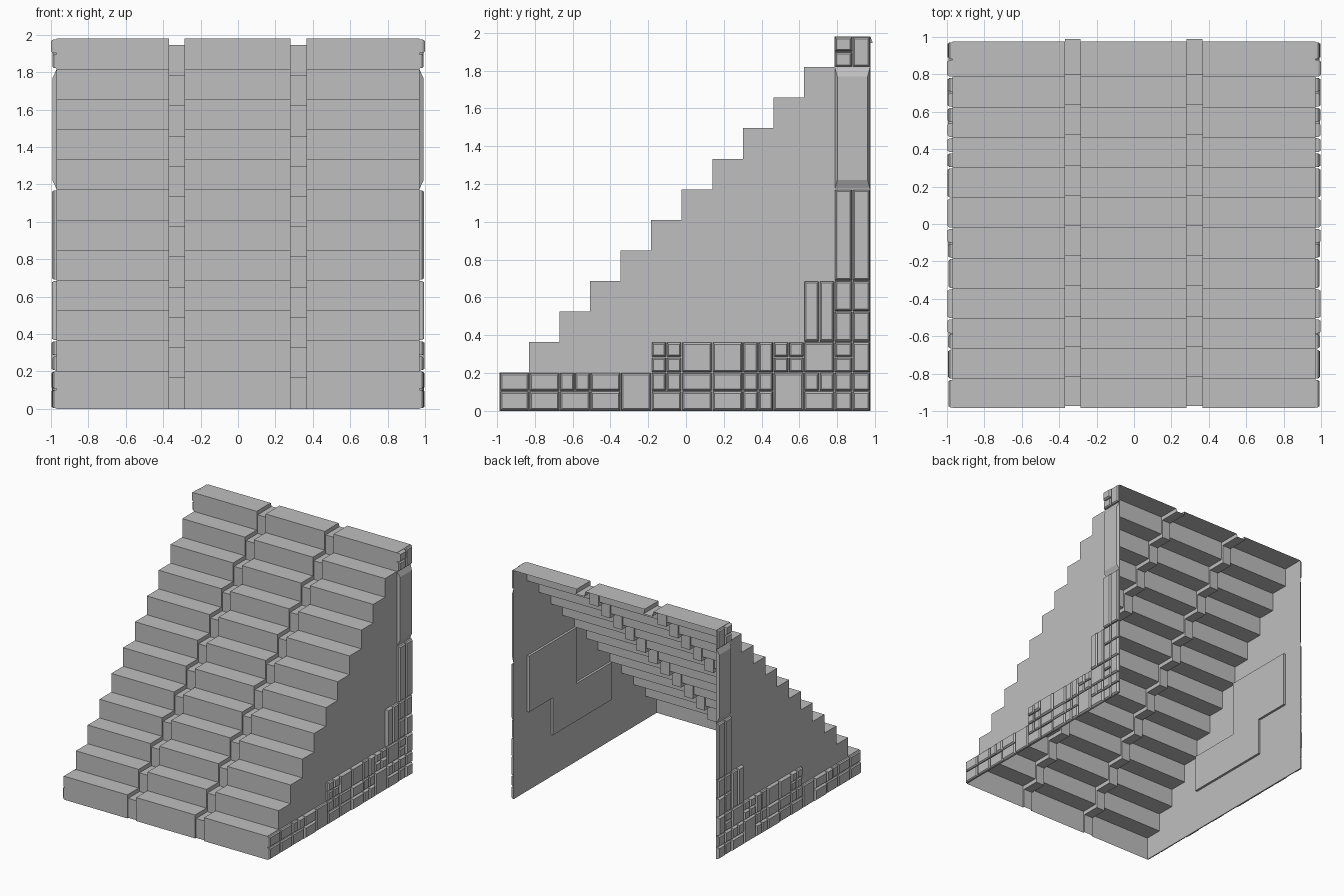
import bpy, bmesh, random

random.seed(4)
if "Cube" in bpy.data.objects:
    bpy.data.objects.remove(bpy.data.objects["Cube"])

STONE = (0.52, 0.52, 0.52, 1)
stone = bpy.data.materials.new("grey stone")
stone.use_nodes = True
stone.diffuse_color = STONE
stone.node_tree.nodes["Principled BSDF"].inputs["Base Color"].default_value = STONE

STEPS, RISE, WALL_X = 12, 0.1615, 0.97
ys = [-0.985] + [-0.83 + RISE * i for i in range(STEPS - 1)] + [0.975]
zs = [0] + [0.203 + RISE * i for i in range(STEPS)]


def finish(name, bm, mirror=False):
    mesh = bpy.data.meshes.new(name)
    bm.to_mesh(mesh)
    bm.free()
    mesh.materials.append(stone)
    ob = bpy.data.objects.new(name, mesh)
    bpy.context.collection.objects.link(ob)
    if mirror:
        ob.modifiers.new("both sides", 'MIRROR').use_mirror_merge = False
    return ob


# Stair shell: one stepped profile swept across, sunk at the two grooves
def stairs():
    profile = [(ys[0], 0)]
    for i in range(STEPS):
        profile += [(ys[i], zs[i + 1]), (ys[i + 1], zs[i + 1])]
    columns = [(-WALL_X, 0)]
    for a, b in ((-0.37, -0.285), (0.28, 0.365)):
        columns += [(a, 0), (a, 1), (b, 1), (b, 0)]
    columns.append((WALL_X, 0))
    bm = bmesh.new()
    rows = [[bm.verts.new((x, y + 0.013 * sunk, max(0, z - 0.035 * sunk)))
             for y, z in profile] for x, sunk in columns]
    for left, right in zip(rows, rows[1:]):
        for k in range(len(profile) - 1):
            bm.faces.new((left[k], right[k], right[k + 1], left[k + 1]))
    finish("stair_shell", bm)


# Side wall: cells under the stair line, with a recessed stepped panel
def side_wall():
    bm = bmesh.new()
    grid = {}

    def vert(i, j):
        if (i, j) not in grid:
            grid[i, j] = bm.verts.new((WALL_X, ys[i], zs[j]))
        return grid[i, j]

    recessed = []
    for i in range(STEPS):
        for j in range(i + 1):
            face = bm.faces.new((vert(i, j), vert(i + 1, j), vert(i + 1, j + 1), vert(i, j + 1)))
            if (7 <= i <= 10 and 4 <= j <= 6) or (4 <= i <= 8 and 2 <= j <= 3):
                recessed.append(face)
    result = bmesh.ops.extrude_face_region(bm, geom=recessed)
    moved = [g for g in result["geom"] if isinstance(g, bmesh.types.BMVert)]
    bmesh.ops.translate(bm, verts=moved, vec=(-0.02, 0, 0))
    bmesh.ops.dissolve_limit(bm, angle_limit=0.01, verts=bm.verts, edges=bm.edges)
    finish("side_wall", bm, mirror=True)


# Facing stone: a chamfered block standing out from the wall
def block(bm, y0, y1, z0, z1, depth, inset_y=0.012, inset_z=0.012):
    def ring(x, dy, dz):
        return [bm.verts.new((x, y, z)) for y, z in
                ((y0 + dy, z0 + dz), (y1 - dy, z0 + dz), (y1 - dy, z1 - dz), (y0 + dy, z1 - dz))]
    base, lip = ring(WALL_X, 0.003, 0.003), ring(WALL_X + depth * 0.6, 0.004, 0.004)
    if inset_z > 0.02:
        lip = base
    top = ring(WALL_X + depth, inset_y, inset_z)
    for low, high in ((base, lip), (lip, top)):
        if low is high:
            continue
        for k in range(4):
            n = (k + 1) % 4
            bm.faces.new((low[k], low[n], high[n], high[k]))
    bm.faces.new(top)


def facing_stones():
    half = RISE / 2
    bm = bmesh.new()

    # col and row count steps; nx, nz split the area into smaller stones
    def area(col0, col1, z0, z1, nx=1, nz=1):
        y0, y1 = ys[col0], ys[col1]
        for a in range(nx):
            for b in range(nz):
                w, h = (y1 - y0) / nx, (z1 - z0) / nz
                block(bm, y0 + a * w, y0 + (a + 1) * w, z0 + b * h, z0 + (b + 1) * h,
                      random.uniform(0.02, 0.029))

    # bottom course, split by column
    mid = 0.105
    halves = {2: (1, 2), 5: (1, 2), 8: (2, 2), 10: (1, 2), 11: (2, 2)}
    for col in range(STEPS):
        if col in (4, 9):
            area(col, col + 1, zs[0], zs[1])
            continue
        low, high = halves.get(col, (1, 1))
        area(col, col + 1, zs[0], mid, low)
        area(col, col + 1, mid, zs[1], high)
    # second course
    for col, nx, nz in ((5, 2, 2), (6, 1, 1), (7, 1, 1), (8, 2, 1), (9, 2, 2), (10, 1, 1)):
        area(col, col + 1, zs[1], zs[2], nx, nz)
    # tall stones beside the corner
    area(10, 11, zs[2], zs[4], 2)
    # rear corner column
    y0, y1 = ys[11], ys[12]
    ym = (y0 + y1) / 2
    for low, high, front_split, rear_split in ((1, 2, 2, 1), (2, 4, 2, 2), (4, 7, 1, 1), (11, 12, 2, 1)):
        for a, b, n in ((y0, ym, front_split), (ym, y1, rear_split)):
            h = (zs[high] - zs[low]) / n
            for k in range(n):
                block(bm, a, b, zs[low] + k * h, zs[low] + (k + 1) * h, random.uniform(0.02, 0.029))
    # large bevelled corner panel
    block(bm, y0, y1, zs[7], zs[11], 0.022, 0.015, 0.05)
    finish("facing_stones", bm, mirror=True)


stairs()
side_wall()
facing_stones()
